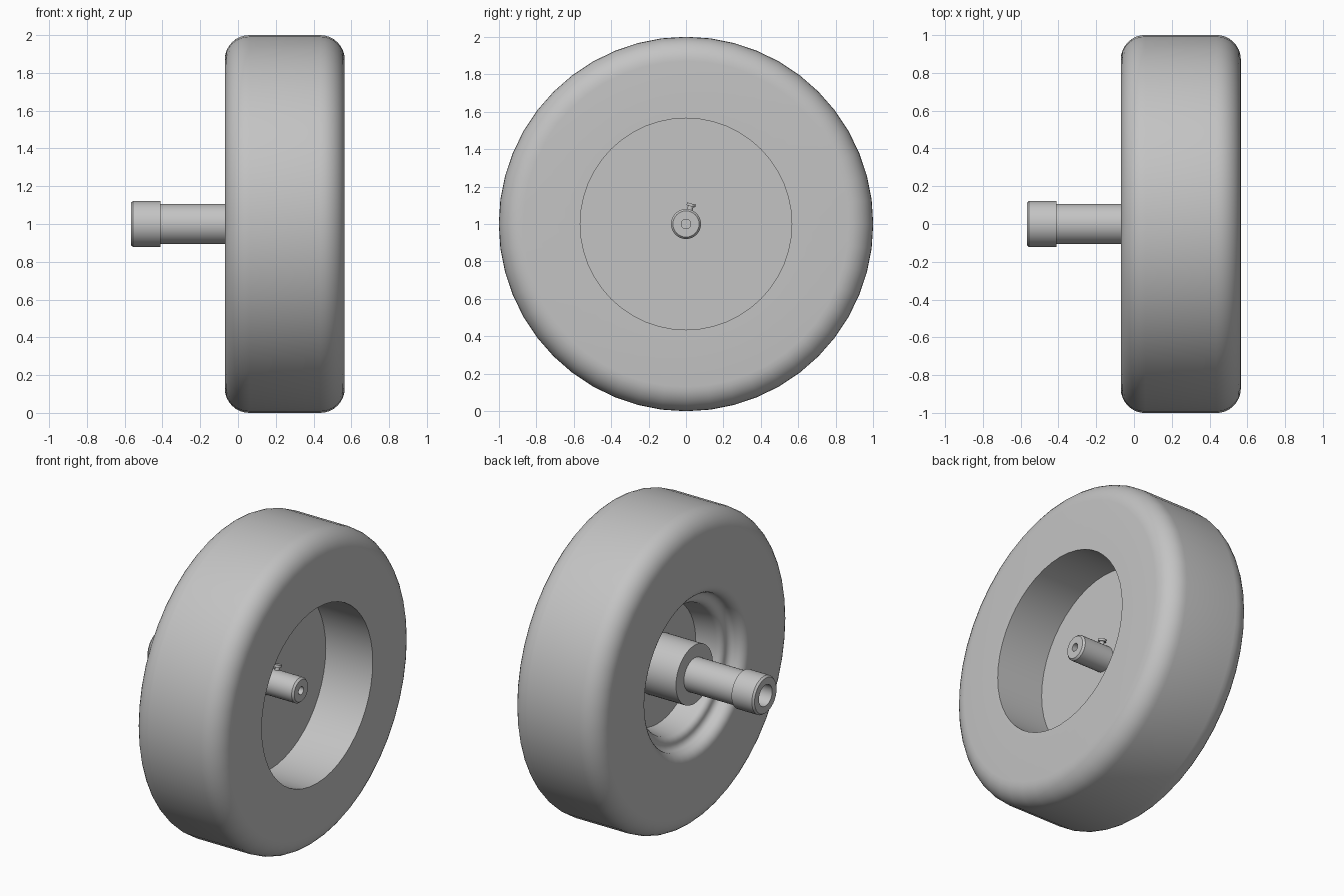
import bpy, bmesh
from math import pi, sin, cos, radians
from mathutils import Matrix, Vector

cube = bpy.data.objects.get("Cube")
if cube:
    bpy.data.objects.remove(cube, do_unlink=True)

SEGMENTS = 48
HUB_CENTRE = Vector((0, 0, 1))

grey = bpy.data.materials.new("light grey")
grey.use_nodes = True
colour = (0.55, 0.55, 0.55, 1)
grey.diffuse_color = colour
grey.node_tree.nodes["Principled BSDF"].inputs["Base Color"].default_value = colour


def arc(cx, cr, radius, start, end, steps=8):
    """Points (x, radius) along an arc, angles in degrees."""
    angles = [radians(start + (end - start) * i / steps) for i in range(steps + 1)]
    return [(cx + radius * cos(a), cr + radius * sin(a)) for a in angles]


def lathe(name, profile, closed=False, segments=SEGMENTS):
    """Turn a profile of (x, radius) points around the axle."""
    bm = bmesh.new()
    verts = [bm.verts.new((x, 0, r)) for x, r in profile]
    pairs = list(zip(verts, verts[1:]))
    if closed:
        pairs.append((verts[-1], verts[0]))
    edges = [bm.edges.new(p) for p in pairs]
    bmesh.ops.spin(bm, geom=verts + edges, cent=(0, 0, 0), axis=(1, 0, 0),
                   angle=2 * pi, steps=segments, use_duplicate=False)
    bmesh.ops.remove_doubles(bm, verts=bm.verts, dist=0.0001)
    bmesh.ops.recalc_face_normals(bm, faces=bm.faces)
    mesh = bpy.data.meshes.new(name)
    bm.to_mesh(mesh)
    bm.free()
    mesh.materials.append(grey)
    obj = bpy.data.objects.new(name, mesh)
    obj.location = HUB_CENTRE
    bpy.context.collection.objects.link(obj)
    bpy.ops.object.select_all(action='DESELECT')
    obj.select_set(True)
    bpy.context.view_layer.objects.active = obj
    bpy.ops.object.shade_smooth_by_angle(angle=radians(30))
    return obj


# Tyre: wide block with rounded shoulders and a straight bore
INNER, OUTER = -0.07, 0.565
BORE, FILLET = 0.565, 0.13
tyre = [(INNER, BORE)]
tyre += arc(INNER + FILLET, 1 - FILLET, FILLET, 180, 90)
tyre += arc(OUTER - FILLET, 1 - FILLET, FILLET, 90, 0)
tyre += [(OUTER, BORE)]
lathe("tyre", tyre, closed=True)

# Rim: flat disc outside, rolled lip and stepped well inside
rim = [(0.23, 0), (0.23, BORE), (INNER, BORE)]
rim += [(INNER, 0.55)]
rim += arc(INNER + 0.06, 0.545, 0.06, 180, 270, 6)
rim += arc(-0.01, 0.445, 0.04, 90, 0, 6)
rim += arc(0.07, 0.445, 0.04, 180, 270, 6)
rim += [(0.2, 0.385), (0.2, 0)]
lathe("rim", rim)

# Hub barrel around the axle
lathe("hub", [(0.21, 0.1), (0.21, 0.188), (-0.06, 0.188), (-0.06, 0.1)], closed=True)

# Axle: thin stub outside with a centre hole, thick shaft inside
axle = [(0.36, 0), (0.36, 0.025), (0.45, 0.025), (0.45, 0.07), (0.438, 0.08),
        (0.2, 0.08), (0.2, 0.107), (-0.41, 0.107), (-0.41, 0)]
lathe("axle", axle, segments=32)

# Bored collar at the end of the shaft
collar = [(-0.41, 0), (-0.41, 0.113), (-0.4, 0.122), (-0.555, 0.122), (-0.567, 0.112),
          (-0.567, 0.068), (-0.42, 0.068), (-0.42, 0)]
collar[1:3] = [(-0.41, 0.122)]
lathe("axle_collar", collar, segments=32)

# Grease nipple on the outer stub, leaning back slightly
nipple = lathe("grease_nipple", [(0.07, 0), (0.07, 0.015), (0.098, 0.015), (0.098, 0.024),
                                 (0.113, 0.024), (0.113, 0)], segments=16)
nipple.data.transform(Matrix.Rotation(radians(-15), 4, 'X') @ Matrix.Rotation(-pi / 2, 4, 'Y'))
nipple.location = HUB_CENTRE + Vector((0.265, 0, 0))
